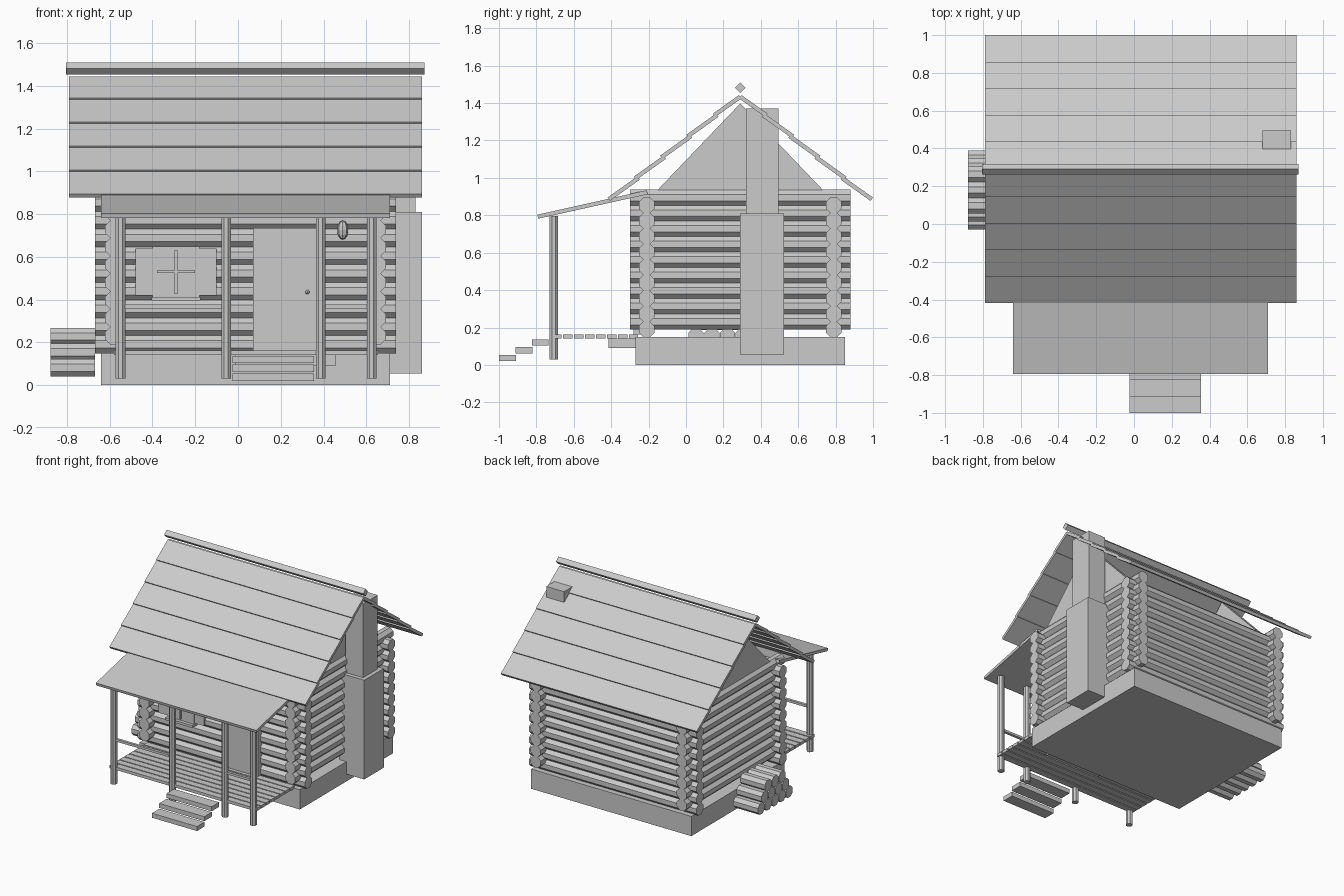
import bpy, bmesh
from math import radians, atan2, hypot, cos, sin, pi
from mathutils import Matrix, Vector

if "Cube" in bpy.data.objects:
    bpy.data.objects.remove(bpy.data.objects["Cube"])

CX, CY = 0.035, 0.29   # centre of the cabin


def finish(name, bm):
    bmesh.ops.recalc_face_normals(bm, faces=bm.faces)
    me = bpy.data.meshes.new(name)
    bm.to_mesh(me)
    bm.free()
    ob = bpy.data.objects.new(name, me)
    bpy.context.collection.objects.link(ob)
    return ob


def add_box(bm, x, y, z):
    size = Vector((x[1] - x[0], y[1] - y[0], z[1] - z[0]))
    mid = Vector((x[0] + x[1], y[0] + y[1], z[0] + z[1])) / 2
    bmesh.ops.create_cube(bm, size=1, matrix=Matrix.Translation(mid) @ Matrix.Diagonal((*size, 1)))


def box(name, x, y, z):
    bm = bmesh.new()
    add_box(bm, x, y, z)
    return finish(name, bm)


def extrude_x(name, profile, x0, x1):
    """Prism from a (y, z) profile."""
    bm = bmesh.new()
    face = bm.faces.new([bm.verts.new((x0, y, z)) for y, z in profile])
    new = bmesh.ops.extrude_face_region(bm, geom=[face])["geom"]
    bmesh.ops.translate(bm, vec=(x1 - x0, 0, 0), verts=[v for v in new if isinstance(v, bmesh.types.BMVert)])
    return finish(name, bm)


def add_rod(bm, a, b, r, sides=8):
    """Flat-sided rod between two points, with a flat facing sideways."""
    a, b = Vector(a), Vector(b)
    d = (b - a).normalized()
    u = Vector((0, 0, 1)) if abs(d.z) < 0.5 else Vector((1, 0, 0))
    v = d.cross(u)
    rings = []
    for p in (a, b):
        rings.append([bm.verts.new(p + r * (cos(t) * u + sin(t) * v))
                      for t in [(i + 0.5) * 2 * pi / sides for i in range(sides)]])
    for i in range(sides):
        j = (i + 1) % sides
        bm.faces.new((rings[0][i], rings[0][j], rings[1][j], rings[1][i]))
    bm.faces.new(rings[0][::-1])
    bm.faces.new(rings[1])


# Foundation
box("foundation", (-0.64, 0.71), (-0.27, 0.85), (0, 0.15))

# Log walls: side logs sit half a log higher than front and back logs
PITCH, R = 0.083, 0.0455
for name, y in (("front_wall_logs", -0.21), ("back_wall_logs", 0.79)):
    bm = bmesh.new()
    for i in range(9):
        z = 0.19 + PITCH * i
        add_rod(bm, (-0.67, y, z), (0.74, y, z), R)
    finish(name, bm)
for name, x in (("left_wall_logs", -0.58), ("right_wall_logs", 0.65)):
    bm = bmesh.new()
    for i in range(9):
        z = 0.231 + PITCH * i
        add_rod(bm, (x, -0.30, z), (x, 0.88, z), R)
    finish(name, bm)

# Gable walls
for name, x in (("left_gable", -0.58), ("right_gable", 0.65)):
    extrude_x(name, [(-0.157, 0.93), (0.737, 0.93), (CY, 1.398)], x - 0.02, x + 0.02)

# Main roof: five overlapping courses on each slope, slightly tilted
COURSES, RUN, RISE, T = 5, 0.70, 0.56, 0.022
for side, name in ((-1, "front_roof_course"), (1, "back_roof_course")):
    for i in range(COURSES):
        f0, f1 = i / COURSES, min((i + 1.12) / COURSES, 1)
        low = Vector((CY + side * (RUN + 0.003) * (1 - f0), 0.880 + RISE * f0 + 0.006))
        top = Vector((CY + side * RUN * (1 - f1), 0.880 + RISE * f1 - 0.006))
        d = (top - low).normalized()
        n = Vector((-d.y, d.x))
        n = n if n.y > 0 else -n
        n *= T / 2
        extrude_x(f"{name}_{i + 1}", [low - n, top - n, top + n, low + n], -0.79, 0.86)
extrude_x("ridge_cap", [(CY - 0.028, 1.482), (CY, 1.454), (CY + 0.028, 1.482), (CY, 1.51)], -0.805, 0.872)

# Chimney
box("chimney_base", (0.65, 0.86), (0.29, 0.525), (0.055, 0.81))
box("chimney_stack", (0.68, 0.83), (0.32, 0.495), (0.81, 1.372))

# Porch roof
extrude_x("porch_roof", [(-0.79, 0.782), (-0.205, 0.912), (-0.21, 0.934), (-0.795, 0.803)], -0.64, 0.71)

# Porch deck, posts and rails
bm = bmesh.new()
for i in range(8):
    y = -0.715 + 0.0585 * i
    add_box(bm, (-0.58, 0.655), (y, y + 0.05), (0.14, 0.162))
finish("porch_deck_planks", bm)
posts = (-0.55, -0.055, 0.387, 0.625)
for i, x in enumerate(posts):
    bm = bmesh.new()
    add_rod(bm, (x, -0.708, 0.03), (x, -0.708, 0.795), 0.0245)
    finish(f"porch_post_{i + 1}", bm)
box("porch_rail_left", (-0.55, -0.055), (-0.718, -0.698), (0.358, 0.376))
box("porch_rail_right", (0.387, 0.625), (-0.718, -0.698), (0.358, 0.376))

# Door block and front steps
box("door_step", (-0.015, 0.455), (-0.415, -0.26), (0.09, 0.14))
for i in range(3):
    y, z = -1 + 0.088 * i, 0.02 + 0.0415 * i
    box(f"front_step_{i + 1}", (-0.025, 0.355), (y, y + 0.09), (z, z + 0.034))

# Door with knob
box("door", (0.07, 0.365), (-0.28, -0.235), (0.162, 0.735))
bm = bmesh.new()
bmesh.ops.create_uvsphere(bm, u_segments=8, v_segments=6, radius=0.01,
                          matrix=Matrix.Translation((0.325, -0.288, 0.435)))
finish("door_knob", bm)

# Window with glazing bars, sill and shutters
box("window_panel", (-0.40, -0.18), (-0.275, -0.235), (0.41, 0.648))
box("window_bar_vertical", (-0.296, -0.284), (-0.284, -0.27), (0.425, 0.63))
box("window_bar_horizontal", (-0.38, -0.20), (-0.284, -0.27), (0.524, 0.536))
box("window_sill", (-0.405, -0.175), (-0.30, -0.235), (0.395, 0.413))
box("left_shutter", (-0.48, -0.40), (-0.268, -0.235), (0.418, 0.64))
box("right_shutter", (-0.18, -0.10), (-0.268, -0.235), (0.418, 0.64))

# Porch lantern
bm = bmesh.new()
bmesh.ops.create_uvsphere(bm, u_segments=8, v_segments=6, radius=1,
                          matrix=Matrix.Translation((0.49, -0.27, 0.725)) @ Matrix.Diagonal((0.026, 0.026, 0.045, 1)))
finish("porch_lantern", bm)

# Firewood stacked against the left wall
bm = bmesh.new()
for row in range(3):
    for i in range(5 - row):
        y = 0.012 + 0.084 * (i + row / 2)
        z = 0.081 + 0.073 * row
        add_rod(bm, (-0.878, y, z), (-0.67, y, z), 0.0445)
finish("firewood_stack", bm)
